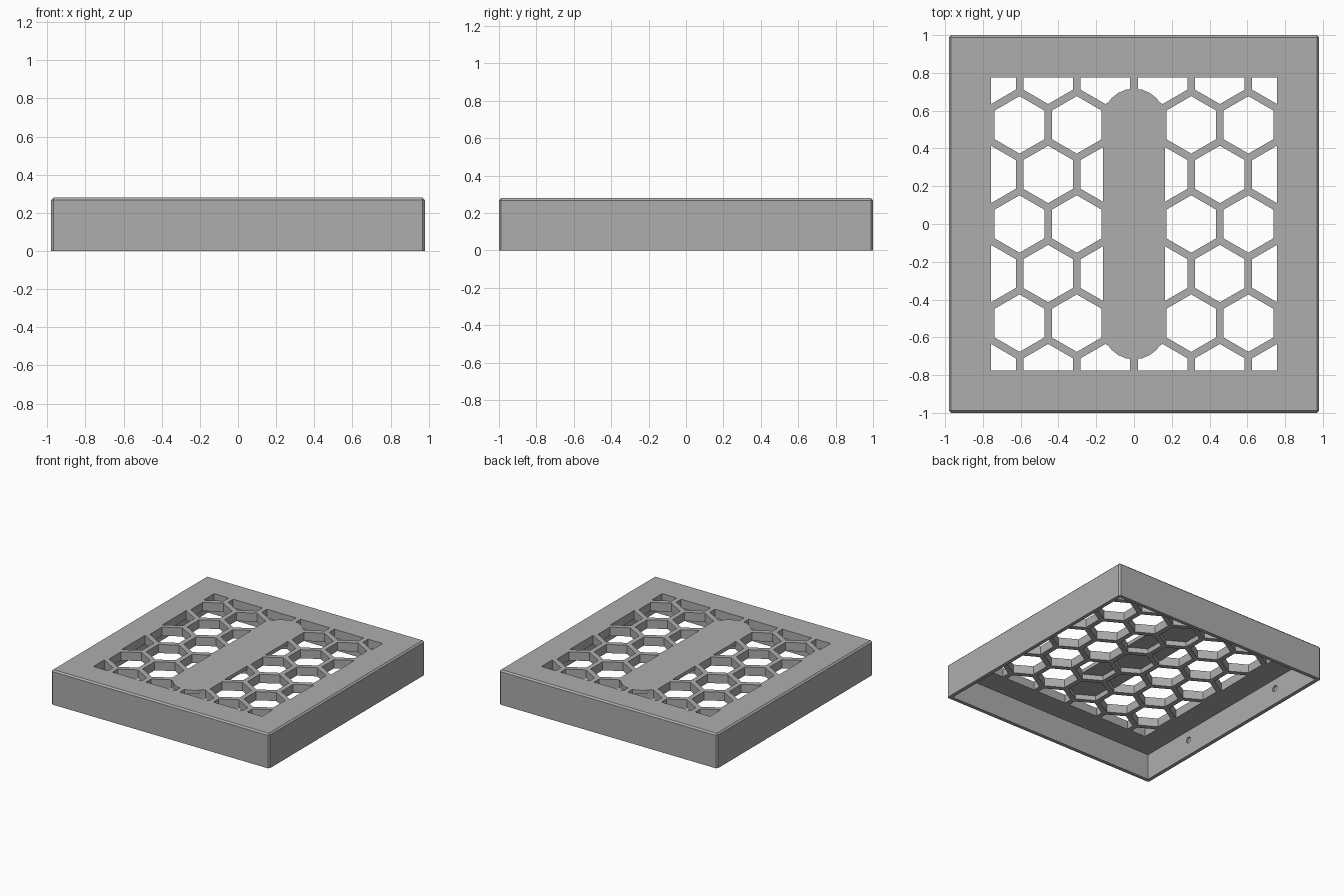
import bpy, bmesh
from math import sin, cos, pi, radians
from mathutils import Matrix

cube = bpy.data.objects.get("Cube")
if cube:
    bpy.data.objects.remove(cube, do_unlink=True)

WIDTH, DEPTH, HEIGHT = 1.96, 2.0, 0.28
WALL, TOP, EDGE = 0.03, 0.07, 0.012
PITCH, HEX_R = 0.303, 0.152          # honeycomb spacing and hole radius
WIN_X, WIN_Y = 0.757, 0.775          # half size of the grille window
BAR_R, BAR_Y, BAR_T = 0.164, 0.553, 0.03

grey = bpy.data.materials.new("plain grey")
grey.use_nodes = True
colour = (0.42, 0.42, 0.42, 1)
grey.diffuse_color = colour
grey.node_tree.nodes["Principled BSDF"].inputs["Base Color"].default_value = colour


def make_object(name, bm):
    bmesh.ops.recalc_face_normals(bm, faces=bm.faces)
    mesh = bpy.data.meshes.new(name)
    bm.to_mesh(mesh)
    bm.free()
    mesh.materials.append(grey)
    obj = bpy.data.objects.new(name, mesh)
    bpy.context.collection.objects.link(obj)
    return obj


def add_box(bm, size, z_mid):
    matrix = Matrix.Translation((0, 0, z_mid)) @ Matrix.Diagonal((*size, 1))
    bmesh.ops.create_cube(bm, size=1, matrix=matrix)


def add_prism(bm, outline, z0, z1):
    face = bm.faces.new([bm.verts.new((x, y, z0)) for x, y in outline])
    grown = bmesh.ops.extrude_face_region(bm, geom=[face])
    top = [v for v in grown["geom"] if isinstance(v, bmesh.types.BMVert)]
    bmesh.ops.translate(bm, verts=top, vec=(0, 0, z1 - z0))


def combine(target, tool, operation):
    mod = target.modifiers.new(tool.name, "BOOLEAN")
    mod.operation, mod.solver, mod.object = operation, "EXACT", tool
    bpy.context.view_layer.objects.active = target
    bpy.ops.object.modifier_apply(modifier=mod.name)
    bpy.data.objects.remove(tool, do_unlink=True)


# Outer shell with chamfered top and upright edges
bm = bmesh.new()
add_box(bm, (WIDTH, DEPTH, HEIGHT), HEIGHT / 2)
edges = [e for e in bm.edges if max(v.co.z for v in e.verts) > 0.01]
bmesh.ops.bevel(bm, geom=edges, offset=EDGE, segments=1, affect="EDGES")
cover = make_object("vent_cover", bm)

# Hollow underside
bm = bmesh.new()
inside = HEIGHT - TOP
add_box(bm, (WIDTH - 2 * WALL, DEPTH - 2 * WALL, inside * 2), 0)
combine(cover, make_object("cavity", bm), "DIFFERENCE")

# Honeycomb holes, trimmed to the rectangular window
bm = bmesh.new()
for row in range(-3, 4):
    shift = 0.5 if row % 2 else 0
    for col in range(-3, 3 if shift else 4):
        cx, cy = (col + shift) * PITCH, row * PITCH * cos(pi / 6)
        if abs(cx) - PITCH / 2 > WIN_X:
            continue
        outline = []
        for i in range(6):
            a = pi / 6 + i * pi / 3
            x = max(-WIN_X, min(WIN_X, cx + HEX_R * cos(a)))
            y = max(-WIN_Y, min(WIN_Y, cy + HEX_R * sin(a)))
            point = (round(x, 4), round(y, 4))
            if point not in outline:
                outline.append(point)
        if len({p[0] for p in outline}) > 1:
            add_prism(bm, outline, inside - 0.05, HEIGHT + 0.05)
combine(cover, make_object("honeycomb_holes", bm), "DIFFERENCE")

# Round-ended bar closing the middle cells, flush with the top
bm = bmesh.new()
outline = []
for side in (1, -1):
    for i in range(13):
        a = i * pi / 12
        outline.append((side * BAR_R * cos(a), side * (BAR_Y + BAR_R * sin(a))))
add_prism(bm, outline, HEIGHT - BAR_T, HEIGHT)
combine(cover, make_object("centre_bar", bm), "UNION")

# Shallow round sockets inside the two side walls
bm = bmesh.new()
for side in (1, -1):
    for y in (-0.5, 0.5):
        spot = Matrix.Translation((side * (WIDTH / 2 - WALL), y, 0.13))
        bmesh.ops.create_cone(bm, cap_ends=True, segments=16, radius1=0.025, radius2=0.025,
                              depth=0.03, matrix=spot @ Matrix.Rotation(radians(90), 4, "Y"))
combine(cover, make_object("wall_sockets", bm), "DIFFERENCE")
